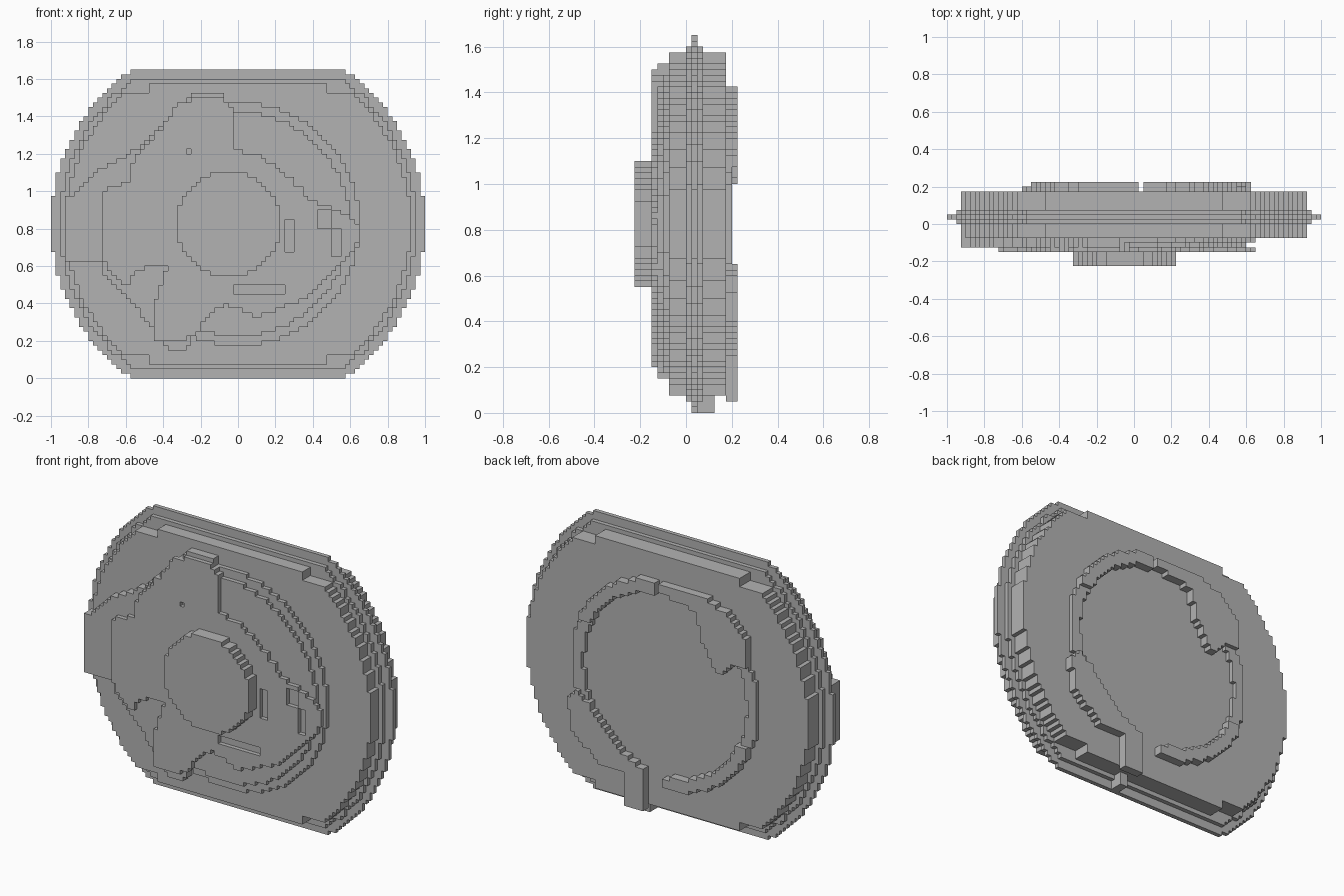
import bpy
import bmesh
from math import hypot
from mathutils import Vector

old = bpy.data.objects.get("Cube")
if old:
    bpy.data.objects.remove(old, do_unlink=True)

STEP = 0.025            # edge of one block
MID = 0.825             # height of the wheel axis
COLS, ROWS = 40, 66     # half the columns, all the rows
cells = {}              # block position -> part name


def inside(poly, x, z):
    """Even-odd test of a point against an outline."""
    hit = False
    for (ax, az), (bx, bz) in zip(poly, poly[1:] + poly[:1]):
        if (az > z) != (bz > z) and x < ax + (z - az) * (bx - ax) / (bz - az):
            hit = not hit
    return hit


def box(x, z, x0, x1, z0, z1):
    return x0 < x < x1 and z0 < z < z1


def layer(name, y0, y1, test):
    """Fill blocks from y0 to y1 wherever test(x, z) holds."""
    for i in range(-COLS, COLS):
        for k in range(ROWS):
            if test((i + 0.5) * STEP, (k + 0.5) * STEP):
                for j in range(round(y0 / STEP), round(y1 / STEP)):
                    cells.setdefault((i, j, k), name)


def radius(x, z):
    return hypot(x, z - MID)


# Wheel: thin flange, stepped collar and thick body with notched corners
def body(x, z):
    dz = abs(z - MID)
    return radius(x, z) < 0.925 and dz < 0.75 and not (abs(x) > 0.475 and dz > 0.69)


layer("flange", 0.025, 0.05, lambda x, z: radius(x, z) < 1.0)
layer("collar", 0, 0.075,
      lambda x, z: radius(x, z) < 0.955 and abs(z - MID) < 0.775)
layer("body", -0.075, 0.175, body)

# Front relief: terraced disc with three arms
ARMS = [(-.93, .63), (-.73, .63), (-.72, .55), (-.6, .45), (-.43, .22),
        (-.37, .15), (-.28, .15), (-.2, .3), (0, .8), (-.03, 1.45),
        (-.1, 1.53), (-.22, 1.53), (-.33, 1.43), (-.55, 1.22), (-.72, 1.13),
        (-.85, 1.02), (-.93, .95)]
CREST = [(-.03, 1.22), (.1, 1.2), (.25, 1.1), (.4, .95), (.6, .87), (.65, .8),
         (.63, .68), (.5, .55), (.35, .42), (.1, .33), (-.07, .4), (-.15, .34),
         (-.22, .25), (-.28, .2), (-.45, .2), (-.45, .4), (-.38, .6),
         (-.5, .6), (-.6, .5), (-.68, .55), (-.73, .65), (-.73, 1),
         (-.58, 1.05), (-.55, 1.2), (-.4, 1.35), (-.33, 1.46), (-.22, 1.5),
         (-.1, 1.5), (-.03, 1.44)]
SLOTS = [(-.025, .25, .45, .5), (.25, .3, .68, .85), (.5, .55, .65, .8),
         (.425, .5, .8, .9), (-.275, -.25, 1.2, 1.225)]


def crest(x, z):
    return inside(CREST, x, z) and not any(box(x, z, *s) for s in SLOTS)


layer("lower_terrace", -0.1, -0.075,
      lambda x, z: radius(x, z) < 0.65 or inside(ARMS, x, z))
layer("upper_terrace", -0.125, -0.1,
      lambda x, z: radius(x, z) < 0.6 or inside(ARMS, x, z))
layer("crest", -0.15, -0.125, crest)
layer("hub", -0.225, -0.15, lambda x, z: hypot(x + .05, z - MID) < 0.28)

# Back relief: broken ring, inner tongue and lower lobe
TONGUE = [(-.04, 1.43), (-.22, 1.34), (-.25, 1.18), (-.33, 1.04), (-.38, .98),
          (-.45, 1.06), (-.56, 1.1), (-.54, 1.24), (-.45, 1.35), (-.25, 1.43)]
LOBE = [(.62, .6), (.6, .4), (.4, .25), (.26, .25), (.25, .05), (.12, .05),
        (.14, .26), (.35, .43), (.57, .65)]


def ring(x, z):
    return 0.54 < radius(x, z) < 0.61 and not (
        0.025 < x < 0.05 and z > MID) and not (0 < x < 0.12 and z < MID)


def raised(x, z):
    return (ring(x, z) and not 0.6 < z < 1.075) or \
        inside(TONGUE, x, z) or inside(LOBE, x, z)


layer("back_ring", 0.175, 0.2, lambda x, z: ring(x, z) or raised(x, z))
layer("back_ring", 0.2, 0.225, raised)
layer("foot", 0.05, 0.125, lambda x, z: box(x, z, .15, .2, 0, .075))

# One flat grey for everything
grey = bpy.data.materials.new("plain grey")
grey.use_nodes = True
grey.diffuse_color = (0.45, 0.45, 0.45, 1)
grey.node_tree.nodes["Principled BSDF"].inputs["Base Color"].default_value = grey.diffuse_color

# Skin each part with only its exposed block sides
for name in sorted(set(cells.values())):
    bm = bmesh.new()
    corners = {}

    def corner(p):
        key = tuple(round(c) for c in p)
        if key not in corners:
            corners[key] = bm.verts.new(Vector(key) * STEP)
        return corners[key]

    for pos, owner in cells.items():
        if owner != name:
            continue
        for axis in range(3):
            for side in (0, 1):
                step = Vector((0, 0, 0))
                step[axis] = 1
                near = Vector(pos) + step * (2 * side - 1)
                if tuple(round(c) for c in near) in cells:
                    continue
                u, v = Vector((0, 0, 0)), Vector((0, 0, 0))
                u[(axis + 1) % 3] = v[(axis + 2) % 3] = 1
                base = Vector(pos) + step * side
                quad = [base, base + u, base + u + v, base + v]
                bm.faces.new([corner(p) for p in (quad if side else quad[::-1])])
    mesh = bpy.data.meshes.new(name)
    bm.to_mesh(mesh)
    bm.free()
    mesh.materials.append(grey)
    bpy.context.collection.objects.link(bpy.data.objects.new(name, mesh))
